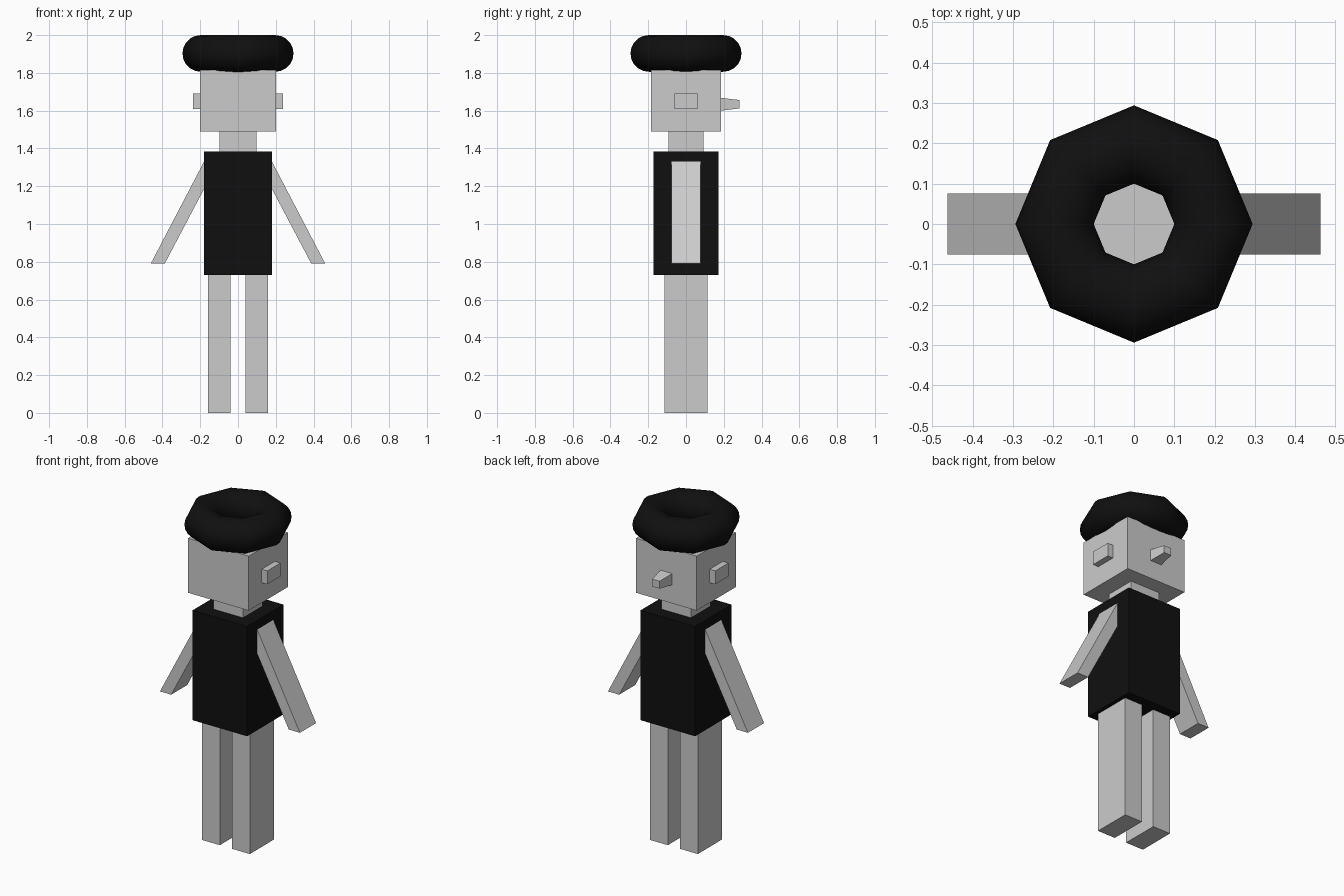
import bpy

if "Cube" in bpy.data.objects:
    bpy.data.objects.remove(bpy.data.objects["Cube"])

black = bpy.data.materials.new("black")
black.diffuse_color = (0.005, 0.005, 0.005, 1)
black.use_nodes = True
black.node_tree.nodes["Principled BSDF"].inputs["Base Color"].default_value = black.diffuse_color


def mesh_object(name, verts, faces, mat=None):
    me = bpy.data.meshes.new(name)
    me.from_pydata(verts, [], faces)
    ob = bpy.data.objects.new(name, me)
    bpy.context.collection.objects.link(ob)
    if mat:
        me.materials.append(mat)
    return ob


def prism(name, profile, y0, y1, mat=None, taper=(1, 1)):
    """Extrude an xz profile (clockwise seen from -y is fine) from y0 to y1.
    taper scales the y1 end in x and z about the profile centre."""
    n = len(profile)
    cx = sum(p[0] for p in profile) / n
    cz = sum(p[1] for p in profile) / n
    verts = [(x, y0, z) for x, z in profile]
    verts += [(cx + (x - cx) * taper[0], y1, cz + (z - cz) * taper[1]) for x, z in profile]
    faces = [tuple(range(n)), tuple(range(2 * n - 1, n - 1, -1))]
    faces += [(i, i + n, (i + 1) % n + n, (i + 1) % n) for i in range(n)]
    return mesh_object(name, verts, faces, mat)


def rect(x0, x1, z0, z1):
    # counter-clockwise seen from -y, so normals face outwards
    return [(x0, z0), (x1, z0), (x1, z1), (x0, z1)]


# Central parts
prism("torso", rect(-0.18, 0.18, 0.73, 1.385), -0.171, 0.171, black)
prism("neck", rect(-0.098, 0.098, 1.385, 1.49), -0.093, 0.093)
prism("head", rect(-0.2, 0.2, 1.49, 1.815), -0.185, 0.185)
prism("nose", rect(-0.038, 0.038, 1.6, 1.668), 0.185, 0.283, taper=(0.65, 0.65))

# Paired limbs and ears
ARM = [(0.388, 0.79), (0.462, 0.79), (0.18, 1.33), (0.18, 1.185)]
for side, s in (("right", 1), ("left", -1)):
    for part, profile, y in (
        ("leg", rect(0.04, 0.158, 0, 0.73), 0.114),
        ("arm", ARM, 0.076),
        ("ear", rect(0.2, 0.237, 1.61, 1.69), 0.062),
    ):
        pts = [(s * x, z) for x, z in profile]
        if s < 0:
            pts.reverse()
        prism(f"{side}_{part}", pts, -y, y)

# Ring-shaped hair: eight-sided torus
bpy.ops.mesh.primitive_torus_add(
    major_segments=8, minor_segments=20,
    major_radius=0.197, minor_radius=0.097, location=(0, 0, 1.903))
hair = bpy.context.object
hair.name = "hair_ring"
hair.data.materials.append(black)
bpy.ops.object.shade_smooth()
